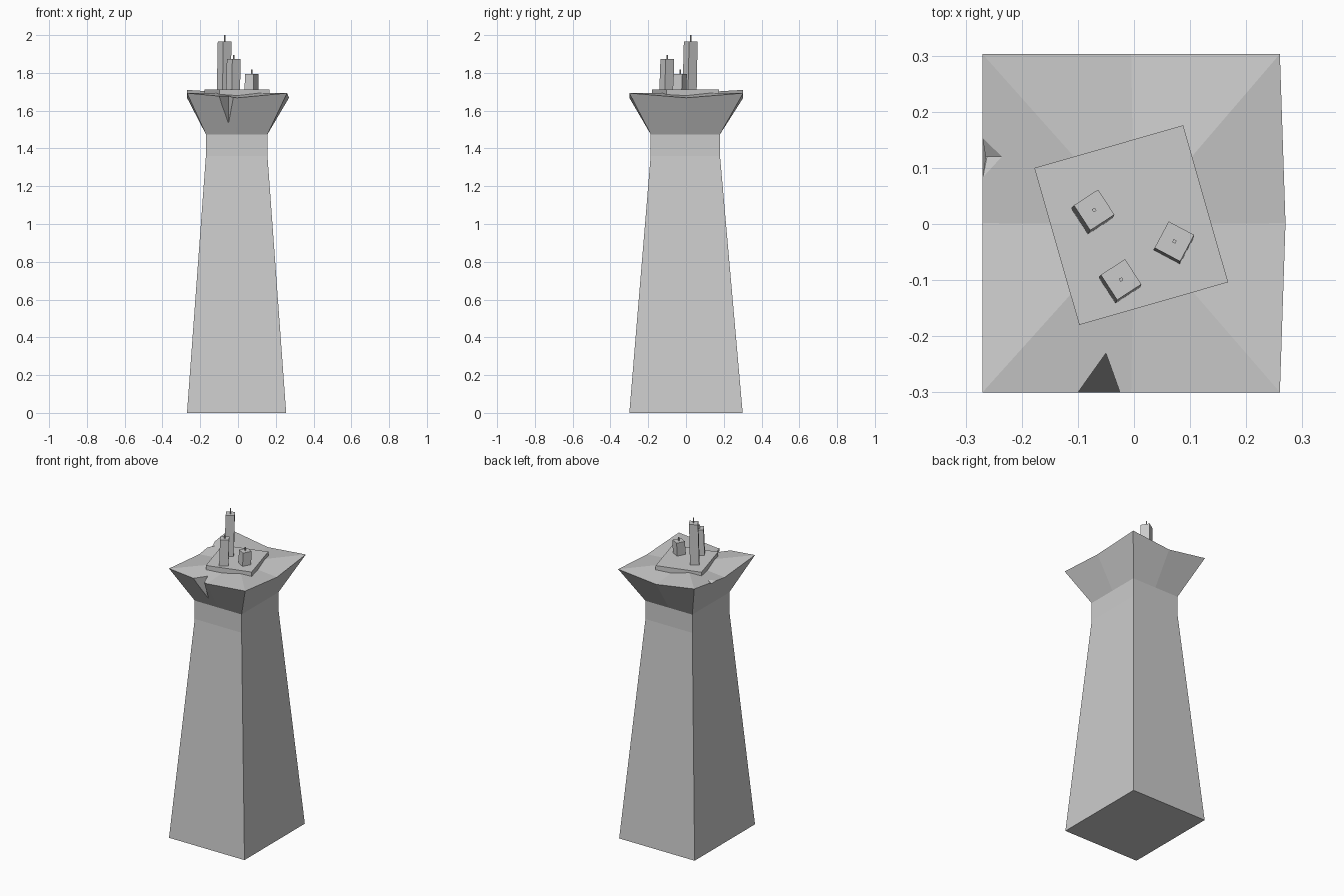
import bpy, bmesh
from math import radians
from mathutils import Vector, Matrix

cube = bpy.data.objects.get("Cube")
if cube:
    bpy.data.objects.remove(cube, do_unlink=True)

grey = bpy.data.materials.new("stone_grey")
grey.use_nodes = True
colour = (0.6, 0.6, 0.6, 1)
grey.diffuse_color = colour
grey.node_tree.nodes["Principled BSDF"].inputs["Base Color"].default_value = colour


def add_object(name, bm):
    bmesh.ops.recalc_face_normals(bm, faces=bm.faces)
    mesh = bpy.data.meshes.new(name)
    bm.to_mesh(mesh)
    bm.free()
    mesh.materials.append(grey)
    obj = bpy.data.objects.new(name, mesh)
    bpy.context.collection.objects.link(obj)
    return obj


def block(name, centre, size, z0, z1, angle, taper=1.0, lean=(0, 0)):
    """Upright box whose top may shrink and shift a little."""
    bm = bmesh.new()
    bmesh.ops.create_cube(bm, size=1)
    turn = Matrix.Rotation(radians(angle), 3, 'Z')
    for v in bm.verts:
        top = v.co.z > 0
        k = taper if top else 1
        p = turn @ Vector((v.co.x * size[0] * k, v.co.y * size[1] * k, 0))
        p += Vector((centre[0], centre[1], z1 if top else z0))
        if not top:
            p -= Vector((lean[0], lean[1], 0))
        v.co = p
    return add_object(name, bm)


# Tower: four-sided column with a flared head, each side split at its middle
def ring(bm, x0, x1, y0, y1, z, bulge=0):
    xm, ym = (x0 + x1) / 2, (y0 + y1) / 2
    outline = [(x0, y0), (xm, y0), (x1, y0), (x1 + bulge, ym),
               (x1, y1), (xm, y1), (x0, y1), (x0, ym)]
    return [bm.verts.new((x, y, z)) for x, y in outline]


bm = bmesh.new()
rings = [ring(bm, -0.27, 0.255, -0.30, 0.30, 0),
         ring(bm, -0.17, 0.156, -0.187, 0.18, 1.36),
         ring(bm, -0.17, 0.156, -0.187, 0.18, 1.475),
         ring(bm, -0.27, 0.26, -0.30, 0.303, 1.693, 0.01)]
for i, v in enumerate(rings[-1]):
    if i % 2:
        v.co.z = 1.668
rings[-1][6].co.z = 1.71
for low, high in zip(rings, rings[1:]):
    for i in range(8):
        j = (i + 1) % 8
        bm.faces.new((low[i], low[j], high[j], high[i]))
bm.faces.new(rings[0])
hub = bm.verts.new((0, 0, 1.692))
for i in range(8):
    bm.faces.new((rings[-1][i], rings[-1][(i + 1) % 8], hub))
tower = add_object("tower", bm)


# Chips broken out of the rim
def chip(a, b, inner, foot, outward):
    a, b, inner, foot = map(Vector, (a, b, inner, foot))
    bm = bmesh.new()
    tips = [a, b, inner, (a + b) / 2]
    points = [foot + (p - foot) * 1.5 for p in tips]
    points[-1] += Vector(outward)
    for p in points + [foot]:
        bm.verts.new(p)
    bmesh.ops.convex_hull(bm, input=bm.verts)
    cutter = add_object("chip_cutter", bm)
    cutter.hide_render = True
    mod = tower.modifiers.new("chip", 'BOOLEAN')
    mod.operation = 'DIFFERENCE'
    mod.solver = 'EXACT'
    mod.object = cutter
    bpy.context.view_layer.objects.active = tower
    bpy.ops.object.modifier_apply(modifier=mod.name)
    bpy.data.objects.remove(cutter, do_unlink=True)


chip((-0.10, -0.30, 1.672), (-0.025, -0.30, 1.668), (-0.05, -0.23, 1.675),
     (-0.05, -0.217, 1.53), (0, -0.2, 0))
chip((-0.27, 0.08, 1.68), (-0.27, 0.155, 1.69), (-0.24, 0.12, 1.685),
     (-0.262, 0.12, 1.672), (-0.2, 0, 0))

# Plinth on the head
block("plinth", (-0.005, -0.002), (0.276, 0.291), 1.675, 1.713, 16)

# Three square pillars, each with a thin spike
pillars = [("tall", (-0.071, 0.025), 33, 1.967, 2.0, (0.004, 0.006)),
           ("middle", (-0.023, -0.099), 33, 1.873, 1.895, (0.003, 0.005)),
           ("short", (0.072, -0.031), -28, 1.795, 1.817, (0.001, 0.004))]
for label, centre, angle, top, tip, lean in pillars:
    block(label + "_pillar", centre, (0.053, 0.055), 1.70, top, angle, 0.97, lean)
    block(label + "_spike", centre, (0.006, 0.006), top - 0.01, tip, angle)
